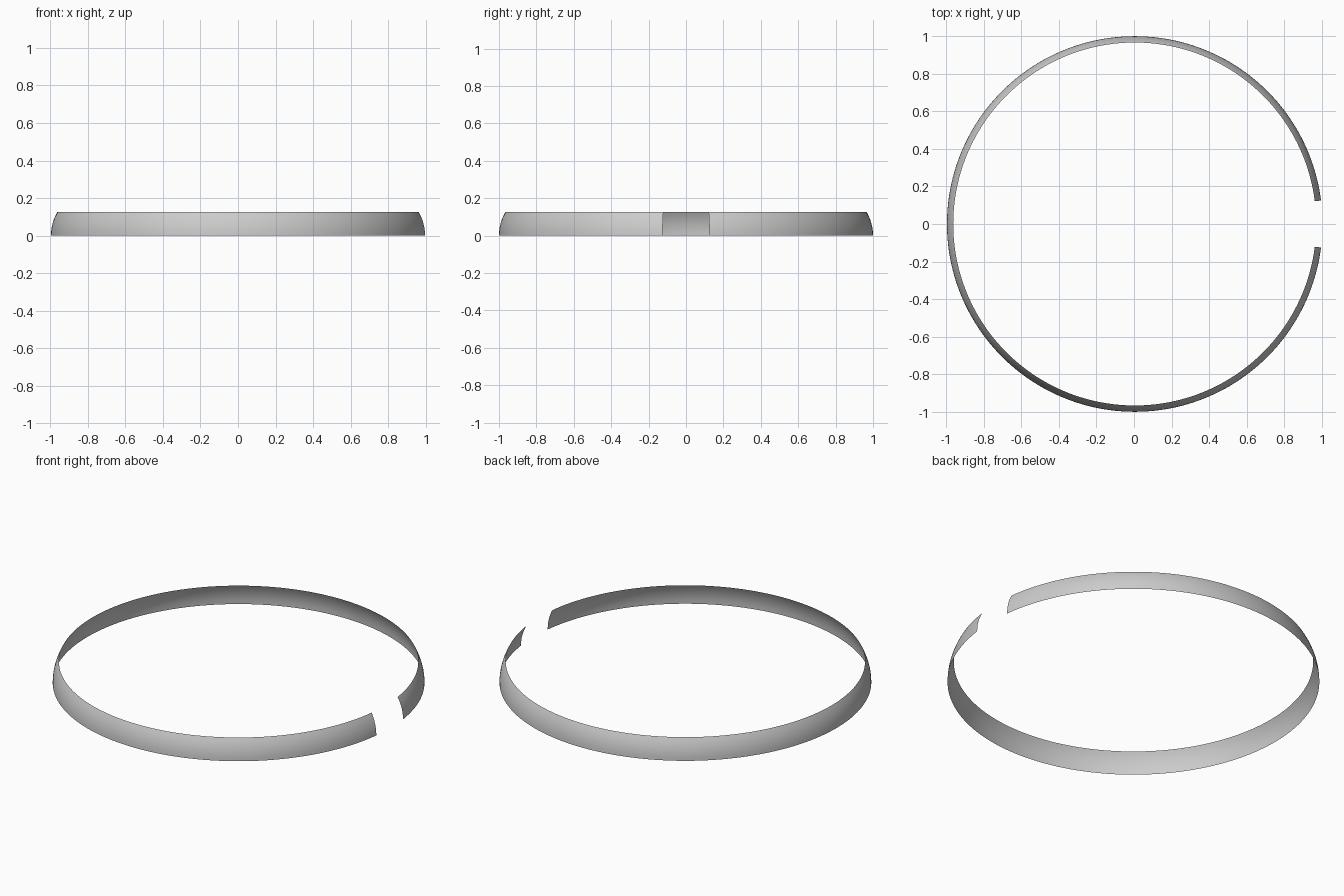
import bpy, bmesh, math

if "Cube" in bpy.data.objects:
    bpy.data.objects.remove(bpy.data.objects["Cube"])

# Open band: a slightly bulged wall swept round the z axis, with a gap at +x
SEGMENTS, ROWS = 192, 6
GAP = math.radians(7.2)       # half the gap angle
BULGE = 0.25                  # radius of the wall's curved profile
LEAN = math.radians(30)       # profile turns inward by this much at the top
CENTRE_X = (1 - math.cos(GAP)) / 2

bm = bmesh.new()
rows = []
for j in range(ROWS + 1):
    t = LEAN * j / ROWS
    r = 1 - BULGE + BULGE * math.cos(t)
    z = BULGE * math.sin(t)
    row = []
    for i in range(SEGMENTS + 1):
        a = GAP + (2 * math.pi - 2 * GAP) * i / SEGMENTS
        row.append(bm.verts.new((CENTRE_X + r * math.cos(a), r * math.sin(a), z)))
    rows.append(row)

for low, high in zip(rows, rows[1:]):
    for i in range(SEGMENTS):
        face = bm.faces.new((low[i], low[i + 1], high[i + 1], high[i]))
        face.smooth = True

mesh = bpy.data.meshes.new("open_band")
bm.to_mesh(mesh)
bm.free()
bpy.context.collection.objects.link(bpy.data.objects.new("open_band", mesh))
